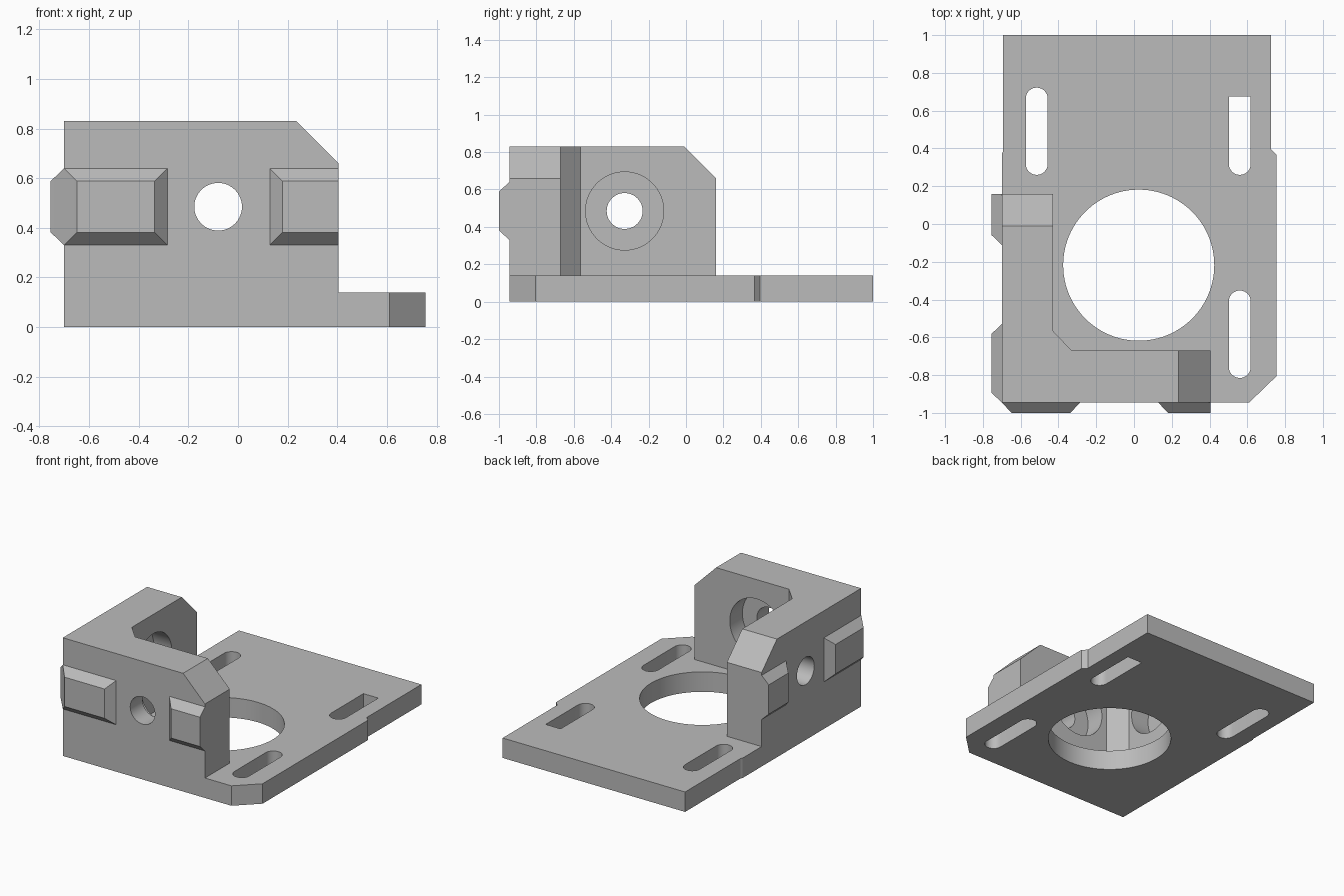
import bpy
import bmesh
from math import cos, sin, pi, radians
from mathutils import Vector

old = bpy.data.objects.get("Cube")
if old:
    bpy.data.objects.remove(old, do_unlink=True)

grey = bpy.data.materials.new("plain grey")
grey.use_nodes = True
colour = (0.5, 0.5, 0.5, 1)
grey.diffuse_color = colour
grey.node_tree.nodes["Principled BSDF"].inputs["Base Color"].default_value = colour

# Each axis maps profile (u, v) and height w to a position
AXES = {
    "z": lambda u, v, w: Vector((u, v, w)),
    "y": lambda u, v, w: Vector((u, w, v)),
    "x": lambda u, v, w: Vector((w, u, v)),
}


def loft(name, axis, loops):
    """Solid through matching profile loops, given as (points, height) pairs."""
    bm = bmesh.new()
    rings = [[bm.verts.new(AXES[axis](u, v, w)) for u, v in pts] for pts, w in loops]
    n = len(rings[0])
    for a, b in zip(rings, rings[1:]):
        for i in range(n):
            j = (i + 1) % n
            bm.faces.new((a[i], a[j], b[j], b[i]))
    bm.faces.new(rings[0][::-1])
    bm.faces.new(rings[-1])
    bmesh.ops.recalc_face_normals(bm, faces=bm.faces)
    mesh = bpy.data.meshes.new(name)
    bm.to_mesh(mesh)
    bm.free()
    mesh.materials.append(grey)
    obj = bpy.data.objects.new(name, mesh)
    bpy.context.collection.objects.link(obj)
    return obj


def prism(name, axis, pts, low, high):
    return loft(name, axis, [(pts, low), (pts, high)])


def arc(u, v, r, start, end, steps):
    angles = [start + (end - start) * i / steps for i in range(steps + 1)]
    return [(u + r * cos(a), v + r * sin(a)) for a in angles]


def circle(u, v, r, steps=64):
    return arc(u, v, r, 0, 2 * pi, steps)[:-1]


def slot(x, low, high, square=False, r=0.058):
    lower = arc(x, low + r, r, pi, 2 * pi, 16)
    upper = [(x + r, high), (x - r, high)] if square else arc(x, high - r, r, 0, pi, 16)
    return lower + upper


def rect(u0, u1, v0, v1):
    return [(u0, v0), (u1, v0), (u1, v1), (u0, v1)]


def pad(name, axis, u0, u1, wall, face, flush_end):
    """Raised pad with bevelled sides, rooted inside the wall."""
    b = 0.052
    base = rect(u0, u1, 0.33, 0.64)
    top = rect(u0 + b, u1 if flush_end else u1 - b, 0.33 + b, 0.64 - b)
    return loft(name, axis, [(base, wall + 0.08), (base, wall), (top, face)])


FRONT, SIDE, BACK, TOP, THICK = -0.945, -0.70, 0.16, 0.83, 0.14
INNER_Y, INNER_X, HOLE_Z = -0.67, -0.43, 0.485

# Base plate with a clipped front corner and narrower rear
bracket = prism("motor_bracket", "z", [
    (SIDE, FRONT), (0.61, FRONT), (0.755, -0.805), (0.755, 0.365), (0.725, 0.395),
    (0.725, 1), (-0.693, 1), (-0.693, 0.385), (SIDE, 0.37)], 0, THICK)


def arm(start, end):
    return [(start, 0), (end, 0), (end, 0.66), (end - 0.17, TOP), (start, TOP)]


# Upright walls, inside corner web and raised pads
additions = [
    prism("front_wall", "y", arm(SIDE, 0.405), FRONT, INNER_Y),
    prism("side_wall", "x", arm(FRONT, BACK), SIDE, INNER_X),
    prism("corner_web", "z", [(-0.5, -0.75), (-0.33, -0.75), (-0.33, INNER_Y),
                              (INNER_X, -0.565), (-0.5, -0.565)], 0.05, TOP),
    pad("front_pad_right", "y", SIDE, -0.285, FRONT, -1, False),
    pad("front_pad_left", "y", 0.128, 0.405, FRONT, -1, True),
    pad("side_pad_front", "x", FRONT, -0.53, SIDE, -0.755, False),
    pad("side_pad_back", "x", -0.11, BACK, SIDE, -0.755, True),
]

# Bore, slots, and counterbored wall holes
cuts = [
    prism("bore_cutter", "z", circle(0.025, -0.218, 0.4, 96), -0.1, 0.3),
    prism("slot_cutter_right", "z", slot(-0.515, 0.26, 0.722), -0.1, 0.3),
    prism("slot_cutter_left", "z", slot(0.56, 0.26, 0.675, True), -0.1, 0.3),
    prism("slot_cutter_front", "z", slot(0.56, -0.815, -0.352), -0.1, 0.3),
    prism("front_hole_cutter", "y", circle(-0.08, HOLE_Z, 0.096), -1.1, -0.6),
    prism("side_hole_cutter", "x", circle(-0.328, HOLE_Z, 0.096), -0.9, -0.3),
    prism("front_counterbore", "y", circle(-0.08, HOLE_Z, 0.209), INNER_Y - 0.14, -0.5),
    prism("side_counterbore", "x", circle(-0.328, HOLE_Z, 0.209), INNER_X - 0.14, -0.25),
]

for operation, tools in (("UNION", additions), ("DIFFERENCE", cuts)):
    for tool in tools:
        mod = bracket.modifiers.new(tool.name, "BOOLEAN")
        mod.operation = operation
        mod.solver = "EXACT"
        mod.object = tool

# Bake the solid, then remove the helpers
bpy.context.view_layer.update()
evaluated = bracket.evaluated_get(bpy.context.evaluated_depsgraph_get())
solid = bpy.data.meshes.new_from_object(evaluated)
bracket.modifiers.clear()
bracket.data = solid
for tool in additions + cuts:
    bpy.data.objects.remove(tool, do_unlink=True)

# Merge coplanar faces and smooth only the round walls
bm = bmesh.new()
bm.from_mesh(solid)
bmesh.ops.remove_doubles(bm, verts=bm.verts, dist=0.0001)
bmesh.ops.dissolve_limit(bm, angle_limit=radians(0.5), verts=bm.verts, edges=bm.edges)
bm.to_mesh(solid)
bm.free()
solid.materials.clear()
solid.materials.append(grey)

bpy.ops.object.select_all(action="DESELECT")
bracket.select_set(True)
bpy.context.view_layer.objects.active = bracket
bpy.ops.object.shade_smooth_by_angle(angle=radians(25))
